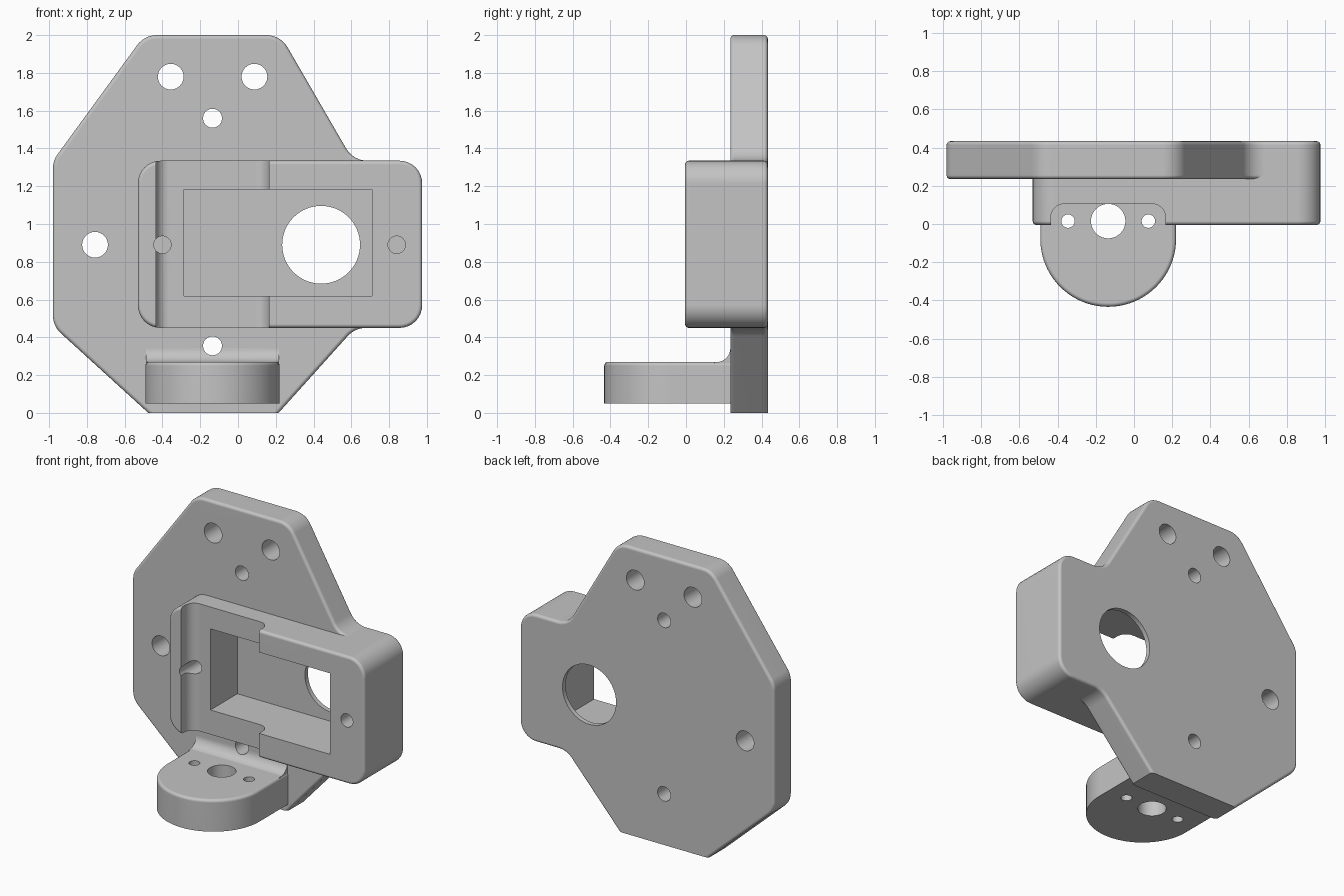
import bpy, bmesh, math
from mathutils import Vector

default = bpy.data.objects.get("Cube")
if default:
    bpy.data.objects.remove(default, do_unlink=True)

GREY = (0.55, 0.55, 0.55, 1.0)
grey = bpy.data.materials.new("plain grey")
grey.use_nodes = True
grey.diffuse_color = GREY
grey.node_tree.nodes["Principled BSDF"].inputs["Base Color"].default_value = GREY

AXES = {"X": lambda u, v, t: (t, u, v),
        "Y": lambda u, v, t: (u, t, v),
        "Z": lambda u, v, t: (u, v, t)}


def rounded(points, steps=8):
    """Outline from (u, v, corner radius) points."""
    out = []
    for i, (u, v, r) in enumerate(points):
        p = Vector((u, v))
        if r == 0:
            out.append(p)
            continue
        a = (Vector(points[i - 1][:2]) - p).normalized()
        b = (Vector(points[(i + 1) % len(points)][:2]) - p).normalized()
        half = a.angle(b) / 2
        centre = p + (a + b).normalized() * (r / math.sin(half))
        reach = r / math.tan(half)
        start, end = p + a * reach - centre, p + b * reach - centre
        a0 = math.atan2(start.y, start.x)
        turn = math.atan2(end.y, end.x) - a0
        turn = (turn + math.pi) % (2 * math.pi) - math.pi
        for k in range(steps + 1):
            w = a0 + turn * k / steps
            out.append(centre + Vector((math.cos(w), math.sin(w))) * r)
    return out


def circle(u, v, r, n=64):
    return [Vector((u + r * math.cos(2 * math.pi * k / n),
                    v + r * math.sin(2 * math.pi * k / n))) for k in range(n)]


def rect(u0, u1, v0, v1, r=0):
    return rounded([(u0, v0, r), (u1, v0, r), (u1, v1, r), (u0, v1, r)])


def prism(name, outline, lo, hi, axis, soft=(), skip_floor=False):
    """Extrude an outline along an axis, rounding the cap rims listed in soft."""
    place = AXES[axis]
    bm = bmesh.new()
    rings = [[bm.verts.new(place(p.x, p.y, t)) for p in outline] for t in (lo, hi)]
    caps = [bm.faces.new(ring) for ring in rings]
    n = len(outline)
    for i in range(n):
        j = (i + 1) % n
        bm.faces.new((rings[0][i], rings[0][j], rings[1][j], rings[1][i]))
    bmesh.ops.recalc_face_normals(bm, faces=bm.faces)
    rims = [e for c in soft for e in caps[c].edges
            if not (skip_floor and all(v.co.z < 0.001 for v in e.verts))]
    if rims:
        bmesh.ops.bevel(bm, geom=rims, offset=0.02, segments=4, profile=0.5,
                        affect='EDGES', clamp_overlap=True)
    mesh = bpy.data.meshes.new(name)
    bm.to_mesh(mesh)
    bm.free()
    mesh.materials.append(grey)
    obj = bpy.data.objects.new(name, mesh)
    bpy.context.collection.objects.link(obj)
    return obj


def combine(target, tool, operation):
    mod = target.modifiers.new("combine", 'BOOLEAN')
    mod.operation, mod.solver, mod.object = operation, 'EXACT', tool
    bpy.context.view_layer.objects.active = target
    bpy.ops.object.modifier_apply(modifier=mod.name)
    bpy.data.objects.remove(tool, do_unlink=True)


FRONT, BACK = 0.235, 0.433       # plate faces
BOX_FRONT = -0.005
MID_X, MID_Z = -0.135, 0.89

# Back plate: clipped polygon with an arm on the left side
plate = prism("mounting_bracket", rounded([
    (-0.475, 0, 0), (0.215, 0, 0), (0.62, 0.45, 0.13), (0.975, 0.45, 0.12),
    (0.975, 1.335, 0.12), (0.61, 1.335, 0.13), (0.225, 2, 0.13),
    (-0.495, 2, 0.13), (-0.98, 1.335, 0.13), (-0.98, 0.46, 0.13)]),
    FRONT, BACK, "Y", soft=(0, 1), skip_floor=True)

# Raised housing with a rounded channel across its front
housing = prism("housing", rect(-0.53, 0.975, 0.45, 1.335, 0.12),
                BOX_FRONT, 0.35, "Y", soft=(0,))
channel = rounded([(-0.435, -0.2, 0), (0.165, -0.2, 0),
                   (0.165, 0.105, 0.07), (-0.435, 0.105, 0.07)])
combine(housing, prism("channel_cutter", channel, 0.3, 1.5, "Z"), 'DIFFERENCE')
combine(plate, housing, 'UNION')

# Round-ended foot with a fillet up to the plate
R = 0.355
centre_y = R - 0.433
foot_outline = [Vector((MID_X + R * math.cos(a), centre_y + R * math.sin(a)))
                for a in (math.pi * (1 + k / 40) for k in range(41))]
foot_outline += [Vector((MID_X + R, 0.3)), Vector((MID_X - R, 0.3))]
foot = prism("foot", foot_outline, 0.05, 0.27, "Z", soft=(1,))
fillet = rounded([(0.15, 0.2, 0), (0.28, 0.2, 0), (0.28, 0.345, 0),
                  (FRONT, 0.345, 0), (FRONT, 0.269, 0.074), (0.15, 0.269, 0)])
combine(foot, prism("foot_fillet", fillet, MID_X - R + 0.004, MID_X + R - 0.004, "X"), 'UNION')
for dx, r in ((-0.21, 0.035), (0, 0.09), (0.21, 0.035)):
    combine(foot, prism("foot_hole", circle(MID_X + dx, 0.015, r), -0.1, 0.5, "Z"),
            'DIFFERENCE')
combine(plate, foot, 'UNION')

# Rectangular pocket leaving a thin back wall
combine(plate, prism("pocket_cutter", rect(-0.285, 0.71, 0.62, 1.183),
                     -0.2, 0.4, "Y"), 'DIFFERENCE')

# Through holes in the plate and the large round window
for x, z, r in ((-0.356, 1.78, 0.068), (0.087, 1.78, 0.068), (MID_X, 1.56, 0.05),
                (-0.757, MID_Z, 0.068), (MID_X, 0.355, 0.05), (0.44, MID_Z, 0.206)):
    combine(plate, prism("hole_cutter", circle(x, z, r), 0.1, 0.6, "Y"), 'DIFFERENCE')

# Blind screw holes either side of the pocket
for x in (-0.4, 0.84):
    combine(plate, prism("screw_cutter", circle(x, MID_Z, 0.046, 32), -0.2, 0.3, "Y"),
            'DIFFERENCE')

# Smooth curves, crisp flats
bpy.ops.object.select_all(action='DESELECT')
plate.select_set(True)
bpy.context.view_layer.objects.active = plate
bpy.ops.object.shade_smooth_by_angle(angle=math.radians(32))
weighted = plate.modifiers.new("flat faces", 'WEIGHTED_NORMAL')
weighted.keep_sharp = True
